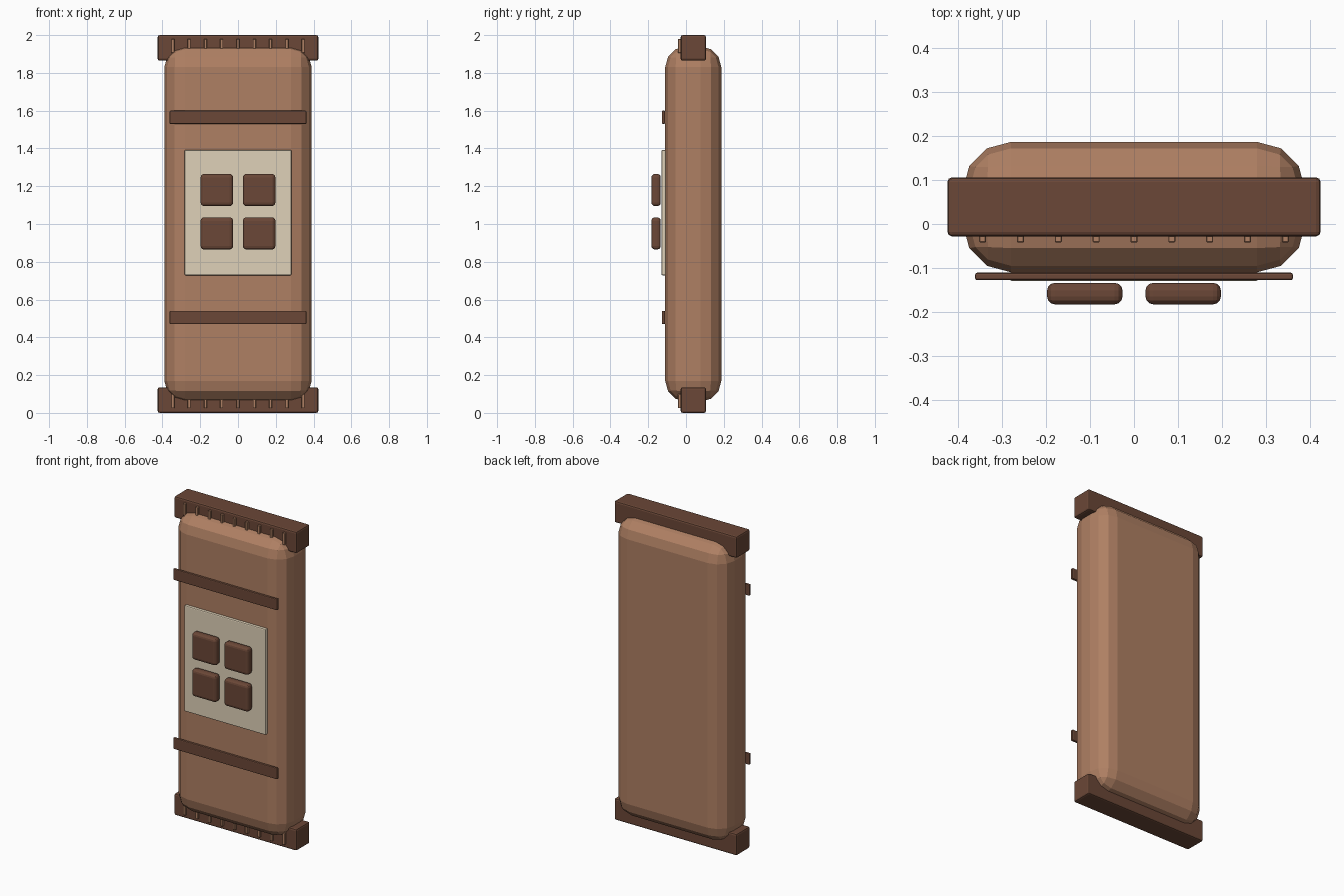
import bpy
import bmesh
from mathutils import Vector

cube = bpy.data.objects.get("Cube")
if cube:
    bpy.data.objects.remove(cube, do_unlink=True)


def make_material(name, rgb):
    mat = bpy.data.materials.new(name)
    mat.use_nodes = True
    color = (*rgb, 1.0)
    mat.diffuse_color = color
    shader = next(n for n in mat.node_tree.nodes if n.type == 'BSDF_PRINCIPLED')
    shader.inputs["Base Color"].default_value = color
    return mat


TAN = make_material("tan wrapper", (0.43, 0.215, 0.125))
DARK = make_material("dark chocolate", (0.145, 0.063, 0.038))
CREAM = make_material("cream label", (0.74, 0.64, 0.48))


def rounded_box(name, low, high, mat, bevel, segments=2):
    """Box between two corners, with bevelled edges and flat shading."""
    low, high = Vector(low), Vector(high)
    bm = bmesh.new()
    bmesh.ops.create_cube(bm, size=1)
    bmesh.ops.scale(bm, vec=high - low, verts=bm.verts)
    if bevel:
        bmesh.ops.bevel(bm, geom=bm.edges[:], offset=bevel, segments=segments,
                        profile=0.5, affect='EDGES', clamp_overlap=True)
    mesh = bpy.data.meshes.new(name)
    bm.to_mesh(mesh)
    bm.free()
    mesh.materials.append(mat)
    obj = bpy.data.objects.new(name, mesh)
    obj.location = (low + high) / 2
    bpy.context.collection.objects.link(obj)
    return obj


# Pillow-shaped wrapper body
rounded_box("wrapper_body", (-0.39, -0.11, 0.06), (0.39, 0.187, 1.94), TAN, 0.11, 3)

# Sealed ends with a row of crimps on the front
for end, z0, crimp_z in (("bottom", 0, 0.025), ("top", 1.865, 1.905)):
    rounded_box(f"{end}_seal", (-0.425, -0.028, z0), (0.425, 0.106, z0 + 0.135),
                DARK, 0.01)
    for i in range(9):
        x = (i - 4) * 0.0862
        rounded_box(f"{end}_crimp_{i + 1}", (x - 0.008, -0.042, crimp_z),
                    (x + 0.008, -0.024, crimp_z + 0.075), TAN, 0.002, 1)

# Stripes across the front
for name, z in (("lower_band", 0.47), ("upper_band", 1.53)):
    rounded_box(name, (-0.362, -0.128, z), (0.362, -0.111, z + 0.07), DARK, 0.005)

# Label with four raised chocolate squares
rounded_box("label", (-0.283, -0.13, 0.728), (0.283, -0.108, 1.392), CREAM, 0.006)
for row, z in (("lower", 0.865), ("upper", 1.095)):
    for side, x in (("right", -0.112), ("left", 0.112)):
        rounded_box(f"{row}_{side}_square", (x - 0.086, -0.183, z),
                    (x + 0.086, -0.134, z + 0.17), DARK, 0.018, 3)
